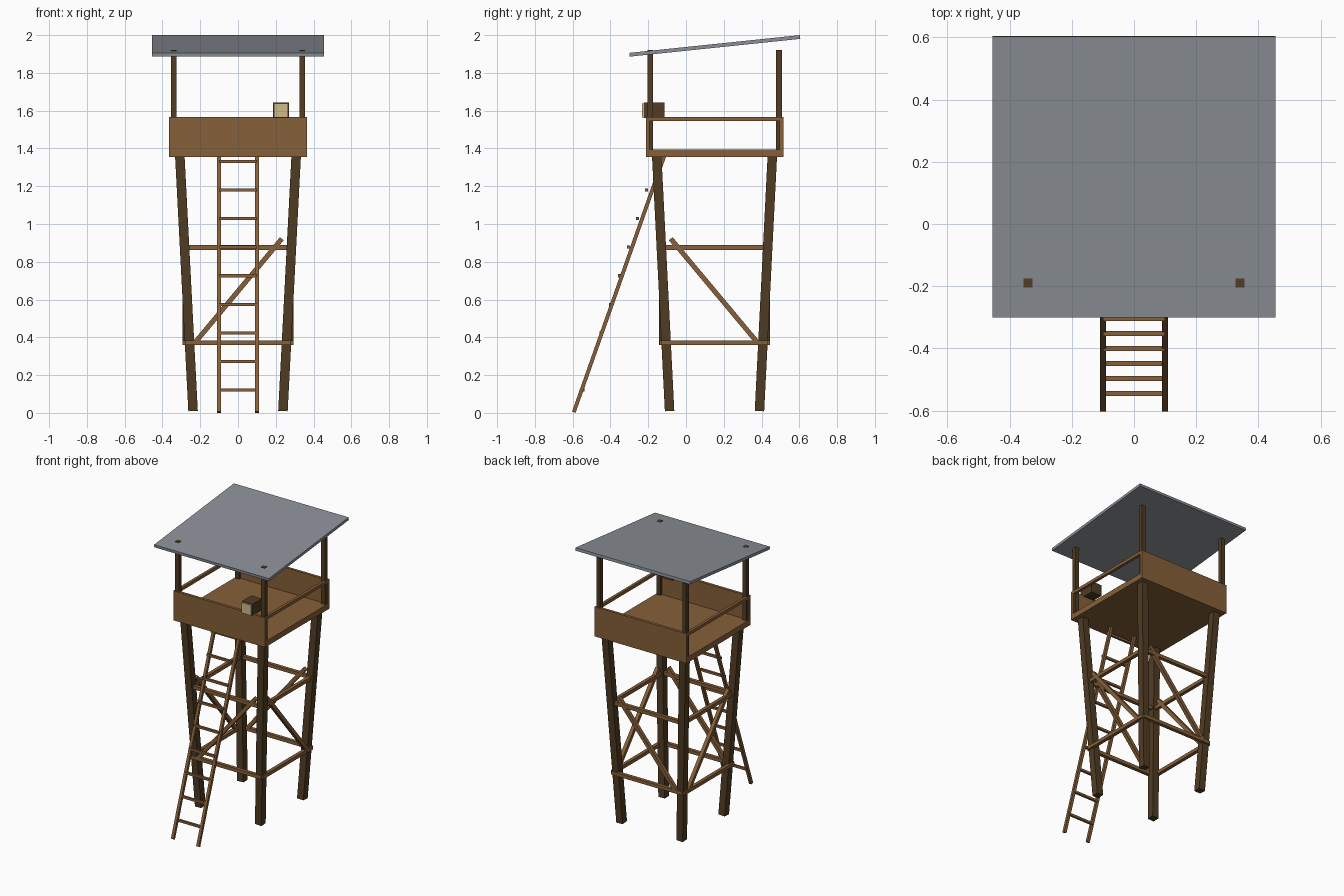
import bpy
import bmesh
from mathutils import Vector, Matrix

cube = bpy.data.objects.get("Cube")
if cube:
    bpy.data.objects.remove(cube, do_unlink=True)


def material(name, rgb):
    mat = bpy.data.materials.new(name)
    mat.use_nodes = True
    mat.diffuse_color = (*rgb, 1)
    mat.node_tree.nodes["Principled BSDF"].inputs["Base Color"].default_value = (*rgb, 1)
    return mat


WOOD = material("brown_wood", (0.24, 0.115, 0.04))
DARK = material("dark_wood", (0.08, 0.045, 0.017))
METAL = material("grey_metal", (0.26, 0.28, 0.31))
GLASS = material("pale_yellow", (0.62, 0.5, 0.26))


def add_box(name, matrix, mat):
    bm = bmesh.new()
    bmesh.ops.create_cube(bm, size=1, matrix=matrix)
    mesh = bpy.data.meshes.new(name)
    bm.to_mesh(mesh)
    bm.free()
    mesh.materials.append(mat)
    obj = bpy.data.objects.new(name, mesh)
    bpy.context.collection.objects.link(obj)
    return obj


def box(name, x, y, z, mat):
    """Axis-aligned box from its (min, max) extents."""
    spans = (x, y, z)
    centre = Vector([(a + b) / 2 for a, b in spans])
    size = Vector([b - a for a, b in spans])
    return add_box(name, Matrix.LocRotScale(centre, None, size), mat)


def beam(name, start, end, width, depth, mat, side=(1, 0, 0)):
    """Square-ended beam; width runs along the side direction."""
    start, end = Vector(start), Vector(end)
    axis = (end - start).normalized()
    out = axis.cross(Vector(side)).normalized()
    across = out.cross(axis)
    rot = Matrix((across, out, axis)).transposed()
    size = Vector((width, depth, (end - start).length))
    return add_box(name, Matrix.LocRotScale((start + end) / 2, rot, size), mat)


CY = 0.151          # tower centre in y
HALF = 0.364        # half width of the platform
FLOOR_Z, DECK_Z, RAIL_Z = 1.355, 1.395, 1.567
BRACE = 0.28        # distance of the braces from the tower axis
SIDES = (("right", -1), ("left", 1))
ENDS = (("front", -1), ("back", 1))

# Splayed legs and roof posts at the four corners
for sx_name, sx in SIDES:
    for sy_name, sy in ENDS:
        corner = f"{sy_name}_{sx_name}"
        beam(f"{corner}_leg", (sx * 0.238, CY + sy * 0.238, 0.011),
             (sx * 0.308, CY + sy * 0.306, 1.36), 0.05, 0.05, DARK)
        px, py = sx * 0.341, CY + sy * 0.341
        box(f"{corner}_post", (px - 0.015, px + 0.015),
            (py - 0.015, py + 0.015), (DECK_Z - 0.02, 1.92), DARK)

# Horizontal and diagonal braces on the four faces
for level, z in (("lower", 0.371), ("upper", 0.875)):
    for name, s in ENDS:
        y = CY + s * BRACE
        beam(f"{name}_{level}_brace", (-BRACE, y, z), (BRACE, y, z),
             0.025, 0.025, WOOD, (0, 0, 1))
    for name, s in SIDES:
        x = s * BRACE
        beam(f"{name}_{level}_brace", (x, CY - BRACE, z), (x, CY + BRACE, z),
             0.025, 0.025, WOOD, (0, 0, 1))
for name, s in ENDS:
    y = CY + s * BRACE
    beam(f"{name}_diagonal", (-0.232, y, 0.367), (0.232, y, 0.922),
         0.026, 0.026, WOOD, (0, 1, 0))
for name, s in SIDES:
    x = s * BRACE
    beam(f"{name}_diagonal", (x, CY + 0.232, 0.367), (x, CY - 0.232, 0.922),
         0.026, 0.026, WOOD)

# Platform: floor, solid front and back walls, open side rails
inner = HALF - 0.02
box("platform_floor", (-HALF, HALF), (CY - inner, CY + inner), (FLOOR_Z, DECK_Z), WOOD)
for name, s in ENDS:
    y = sorted((CY + s * inner, CY + s * HALF))
    box(f"{name}_wall", (-HALF, HALF), y, (FLOOR_Z, RAIL_Z), WOOD)
for name, s in SIDES:
    x = sorted((s * inner, s * HALF))
    box(f"{name}_rail", x, (CY - inner, CY + inner), (RAIL_Z - 0.022, RAIL_Z), WOOD)

# Sloping roof sheet
beam("roof", (0, -0.299, 1.896), (0, 0.604, 1.99), 0.91, 0.02, METAL)

# Leaning ladder
for name, s in SIDES:
    beam(f"ladder_{name}_rail", (s * 0.1, -0.594, 0.0035),
         (s * 0.1, -0.115, 1.36), 0.02, 0.02, WOOD)
for i in range(9):
    y, z = -0.545 + 0.0481 * i, 0.122 + 0.151 * i
    box(f"ladder_rung_{i + 1}", (-0.1, 0.1), (y - 0.008, y + 0.008),
        (z - 0.008, z + 0.008), WOOD)

# Searchlight on the front wall
box("searchlight_body", (0.186, 0.27), (-0.222, -0.114), (1.56, 1.642), DARK)
box("searchlight_lens", (0.19, 0.266), (-0.234, -0.222), (1.564, 1.638), GLASS)
